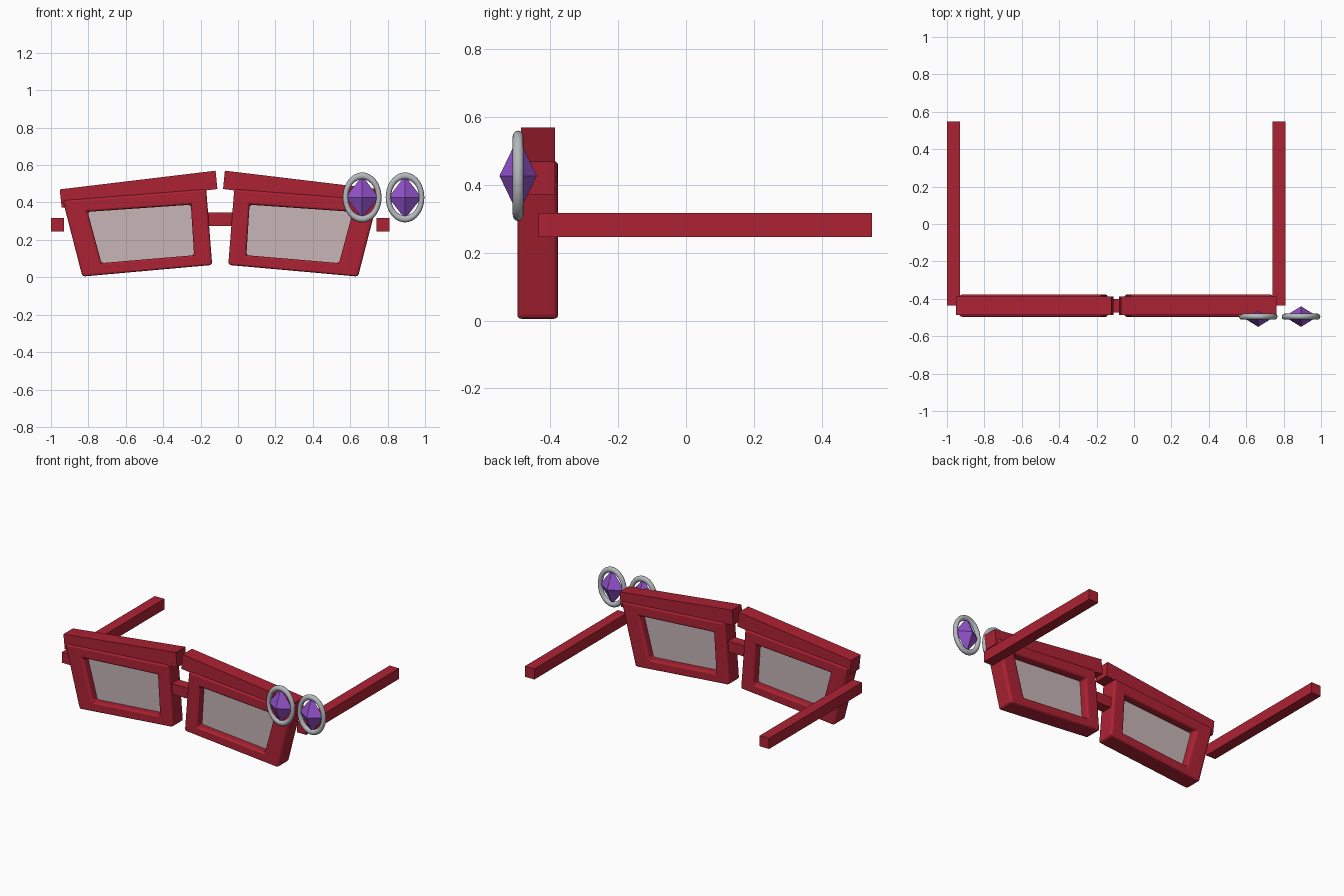
import bpy
import math
from mathutils import Matrix, Vector

cube = bpy.data.objects.get("Cube")
if cube:
    bpy.data.objects.remove(cube, do_unlink=True)

MID = -0.095  # x of the spectacles' own centre line


def material(name, color, metallic=0.0):
    m = bpy.data.materials.new(name)
    m.use_nodes = True
    m.diffuse_color = (*color, 1)
    m.node_tree.nodes["Principled BSDF"].inputs["Base Color"].default_value = (*color, 1)
    return m


RED = material("red plastic", (0.42, 0.016, 0.034))
GLASS = material("pale glass", (0.57, 0.46, 0.47))
SILVER = material("silver", (0.46, 0.48, 0.51))
PURPLE = material("purple gem", (0.29, 0.085, 0.60))


def add(name, verts, faces, mat, bevel=0.0):
    mesh = bpy.data.meshes.new(name)
    mesh.from_pydata(verts, [], faces)
    mesh.materials.append(mat)
    obj = bpy.data.objects.new(name, mesh)
    bpy.context.collection.objects.link(obj)
    if bevel:
        mod = obj.modifiers.new("soft edges", "BEVEL")
        mod.width, mod.segments = bevel, 3
    return obj


def slab(name, outline, y0, y1, mat, side=1, hole=None, bevel=0.0):
    """Four-cornered outline (u, z) between two depths, with an optional hole."""
    loops = [outline] + ([hole] if hole else [])
    verts = [(MID + side * u, y, z) for lp in loops for y in (y0, y1) for u, z in lp]
    faces = []
    for i in range(4):
        j = (i + 1) % 4
        faces.append((i, j, j + 4, i + 4))
        if hole:
            faces += [(i, i + 8, j + 8, j), (i + 4, j + 4, j + 12, i + 12),
                      (i + 8, i + 12, j + 12, j + 8)]
    if not hole:
        faces += [(3, 2, 1, 0), (4, 5, 6, 7)]
    if side > 0:
        faces = [f[::-1] for f in faces]
    return add(name, verts, faces, mat, bevel)


def rect(u0, u1, z0, z1):
    return [(u0, z0), (u0, z1), (u1, z1), (u1, z0)]


# Corners run inner bottom, inner top, outer top, outer bottom
RIM = [(0.043, 0.066), (0.075, 0.472), (0.842, 0.412), (0.737, 0.004)]
HOLE = [(0.14, 0.118), (0.157, 0.388), (0.709, 0.35), (0.635, 0.076)]
BROW = [(0.015, 0.472), (0.025, 0.57), (0.858, 0.47), (0.848, 0.372)]

for side, word in ((1, "left"), (-1, "right")):
    slab(word + "_rim", RIM, -0.497, -0.377, RED, side, HOLE, 0.014)
    slab(word + "_lens", HOLE, -0.445, -0.43, GLASS, side)
    slab(word + "_brow", BROW, -0.487, -0.387, RED, side)
    slab(word + "_arm", rect(0.835, 0.905, 0.246, 0.317), -0.435, 0.548, RED, side)

slab("bridge", rect(-0.065, 0.065, 0.275, 0.346), -0.473, -0.402, RED)

# Two gems in oval silver rings on the left corner
for x, word in ((0.664, "inner"), (0.893, "outer")):
    centre = Vector((x, -0.495, 0.427))
    bpy.ops.mesh.primitive_torus_add(major_radius=1, minor_radius=0.16,
                                     major_segments=48, minor_segments=12)
    ring = bpy.context.object
    ring.name = word + "_ring"
    ring.data.transform(Matrix.Translation(centre) @ Matrix.Diagonal((0.089, 0.1, 0.115, 1))
                        @ Matrix.Rotation(math.pi / 2, 4, "X"))
    ring.data.materials.append(SILVER)
    bpy.ops.object.shade_smooth()

    pts = [(math.cos(a * math.pi / 2), 0, math.sin(a * math.pi / 2)) for a in range(4)]
    pts += [(0, -1, 0), (0, 1, 0)]
    size = Vector((0.089, 0.055, 0.115))
    faces = [f for i in range(4) for f in ((i, (i + 1) % 4, 4), ((i + 1) % 4, i, 5))]
    add(word + "_gem", [centre + Vector(p) * size for p in pts], faces, PURPLE)
